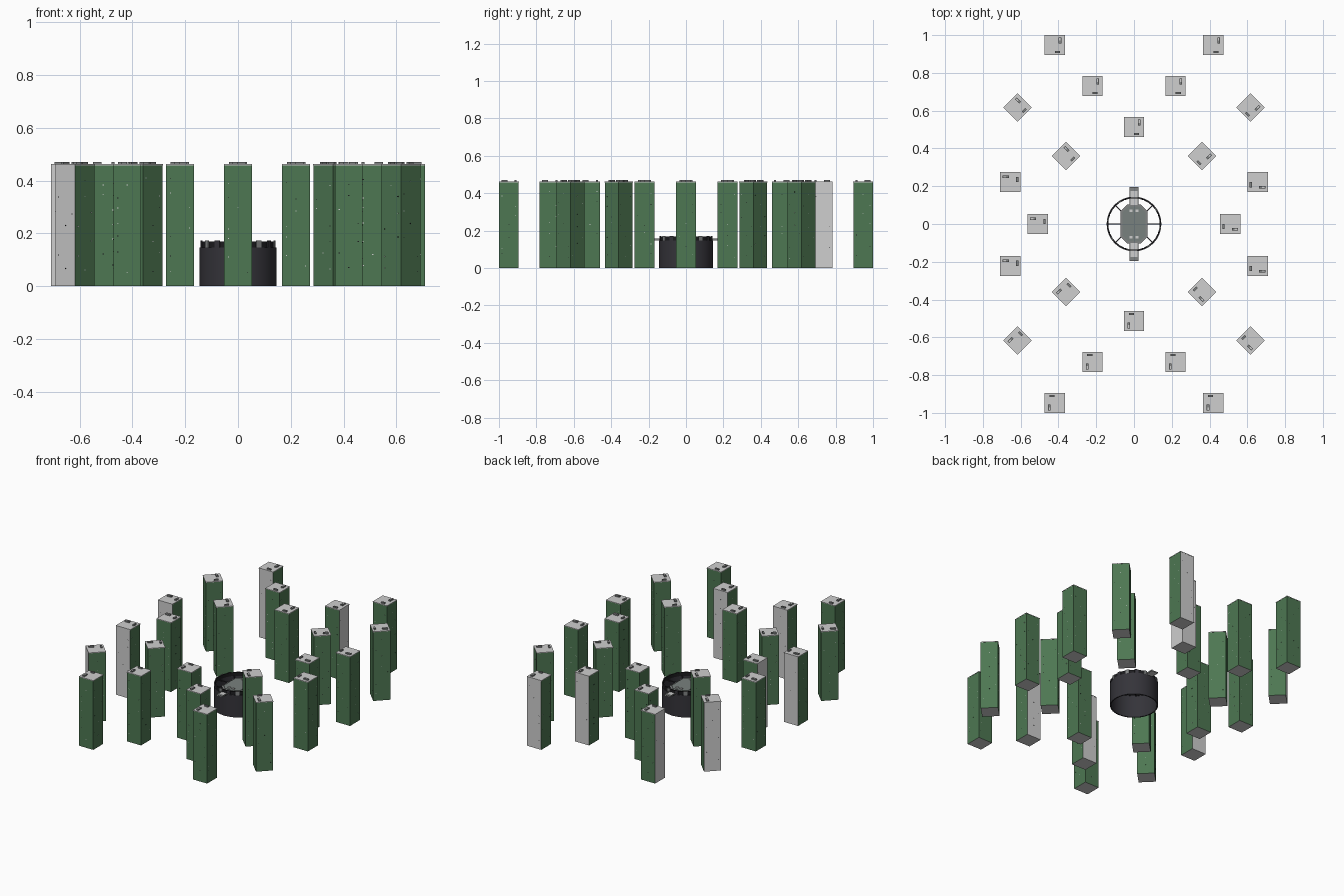
import bpy, bmesh, math, random
from mathutils import Matrix, Vector

if "Cube" in bpy.data.objects:
    bpy.data.objects.remove(bpy.data.objects["Cube"])
random.seed(4)

def mat(name, c):
    m = bpy.data.materials.new(name)
    m.diffuse_color = (*c, 1)
    m.use_nodes = True
    m.node_tree.nodes["Principled BSDF"].inputs["Base Color"].default_value = m.diffuse_color
    return m

GREEN = mat("green panel", (0.075, 0.185, 0.085))
GREY = mat("light grey", (0.62, 0.62, 0.62))
DARK = mat("charcoal", (0.035, 0.034, 0.042))
MID = mat("mid grey", (0.22, 0.23, 0.23))
DECK = mat("deck grey green", (0.19, 0.22, 0.21))
BLACK = mat("black trim", (0.012, 0.012, 0.014))
MATS = [GREEN, GREY, DARK, MID, DECK, BLACK]

def finish(name, bm, smooth=False):
    me = bpy.data.meshes.new(name)
    bmesh.ops.recalc_face_normals(bm, faces=bm.faces)
    bm.to_mesh(me)
    bm.free()
    for m in MATS:
        me.materials.append(m)
    ob = bpy.data.objects.new(name, me)
    bpy.context.collection.objects.link(ob)
    if smooth:
        bpy.context.view_layer.objects.active = ob
        ob.select_set(True)
        bpy.ops.object.shade_smooth_by_angle(angle=math.radians(35))
        ob.select_set(False)
    return ob

def box(bm, c, s, m, M=Matrix()):
    r = bmesh.ops.create_cube(bm, size=1, matrix=M @ Matrix.Translation(c) @ Matrix.Diagonal((*s, 1)))
    fs = {f for v in r["verts"] for f in v.link_faces}
    for f in fs:
        f.material_index = MATS.index(m)
    return fs

def tube(bm, ro, ri, z0, z1, m, n=32):
    # hollow ring from a rectangular section
    prof = [(ro, z0), (ro, z1), (ri, z1), (ri, z0)]
    rows = []
    for i in range(n):
        a = 2 * math.pi * i / n
        rows.append([bm.verts.new((r * math.cos(a), r * math.sin(a), z)) for r, z in prof])
    for i in range(n):
        A, B = rows[i], rows[(i + 1) % n]
        for k in range(4):
            f = bm.faces.new((A[k], B[k], B[(k + 1) % 4], A[(k + 1) % 4]))
            f.material_index = MATS.index(m)

def octagon(bm, hx, hy, cut, z0, z1, m):
    pts = [(hx, hy - cut), (hx - cut, hy), (cut - hx, hy), (-hx, hy - cut),
           (-hx, cut - hy), (cut - hx, -hy), (hx - cut, -hy), (hx, cut - hy)]
    f = bm.faces.new([bm.verts.new((x, y, z0)) for x, y in pts])
    r = bmesh.ops.extrude_face_region(bm, geom=[f])
    vs = [g for g in r["geom"] if isinstance(g, bmesh.types.BMVert)]
    bmesh.ops.translate(bm, verts=vs, vec=(0, 0, z1 - z0))
    for v in vs:
        for q in v.link_faces:
            q.material_index = MATS.index(m)
    f.material_index = MATS.index(m)

W, H = 0.105, 0.462

def tower(x, y, deg, bare):
    bm = bmesh.new()
    M = Matrix.Translation((x, y, 0)) @ Matrix.Rotation(math.radians(deg), 4, 'Z')
    # shaft: green sides, grey ends and bare grey sides
    for f in box(bm, (0, 0, H / 2 - 0.002), (W, W, H - 0.004), GREEN, M):
        f.normal_update()
        n = f.normal
        if abs(n.z) > 0.5 or any(n.dot(Vector((*b, 0)).normalized()) > 0.9 for b in bare):
            f.material_index = 1
    # roof slab with hatch and vent
    box(bm, (0, 0, H - 0.002), (W + 0.002, W + 0.002, 0.004), GREY, M)
    box(bm, (0.028, 0.024, H + 0.004), (0.014, 0.032, 0.009), MID, M)
    box(bm, (0.027, 0.03, H + 0.0045), (0.007, 0.014, 0.009), GREY, M)
    box(bm, (0.014, -0.037, H + 0.004), (0.027, 0.011, 0.008), MID, M)
    # tiny lamps on the sides
    for k in range(4):
        R = M @ Matrix.Rotation(k * math.pi / 2, 4, 'Z')
        for i in range(7):
            c = (random.choice((-0.036, 0.0, 0.036)), W / 2, 0.05 + 0.055 * i + random.uniform(0, 0.03))
            box(bm, c, (0.005, 0.001, 0.003), random.choice((GREY, BLACK)), R)
    finish("tower", bm)

# sides left bare, by tower position
BARE = {(-0.617, -0.617): [(-1, -1)], (-0.42, 0.9475): [(0, -1), (-1, 0)],
        (-0.655, 0.222): [(0, -1)], (-0.655, -0.222): [(0, -1), (0, 1)],
        (0.22, 0.73): [(1, 0), (0, 1)], (0.42, 0.9475): [(0, 1)],
        (-0.617, 0.617): [(-1, 1)], (0.22, -0.73): [(0, 1)],
        (-0.22, -0.73): [(0, 1)], (-0.51, 0): [(-1, 0)]}

# towers mirrored in both axes, each turned to face outward
for px, py, turn in [(0.42, 0.9475, 0), (0.22, 0.73, 0), (0, 0.513, 0), (0.617, 0.617, 45),
                     (0.36, 0.36, 45), (0.655, 0.222, 90), (0.51, 0, 90)]:
    for sx in ((1, -1) if px else (1,)):
        for sy in ((1, -1) if py else (1,)):
            deg = -sx * turn if sy > 0 else 180 + sx * turn
            if turn == 90:
                deg = -90 * sx
            p = (sx * px, sy * py)
            tower(*p, deg, BARE.get(p, []))

# central hollow drum
bm = bmesh.new()
tube(bm, 0.145, 0.138, 0, 0.147, DARK)
finish("drum_wall", bm, True)

# parapet with upright posts
bm = bmesh.new()
tube(bm, 0.141, 0.136, 0.147, 0.17, BLACK)
finish("drum_parapet", bm, True)
bm = bmesh.new()
for i in range(16):
    R = Matrix.Rotation(math.radians(22.5 * i + 11.25), 4, 'Z')
    box(bm, (0.141, 0, 0.159), (0.005, 0.022, 0.027), MID if i % 2 else DARK, R)
finish("parapet_posts", bm)

# central deck and spokes
bm = bmesh.new()
octagon(bm, 0.072, 0.102, 0.034, 0.140, 0.150, MID)
octagon(bm, 0.062, 0.092, 0.030, 0.150, 0.154, DECK)
for sx in (1, -1):
    for sy in (1, -1):
        box(bm, (sx * 0.015, sy * 0.07, 0.156), (0.016, 0.012, 0.006), GREY)
finish("deck", bm)
bm = bmesh.new()
for a in (0, 45, 135, 180, 225, 315):
    R = Matrix.Rotation(math.radians(a), 4, 'Z')
    box(bm, (0.1, 0, 0.146), (0.08, 0.005, 0.006), DARK, R)
finish("spokes", bm)

# walkways reaching out front and back
bm = bmesh.new()
for s in (1, -1):
    box(bm, (0, s * 0.148, 0.15), (0.042, 0.096, 0.005), GREY)
    box(bm, (0, s * 0.186, 0.152), (0.048, 0.02, 0.007), MID)
    for sx in (1, -1):
        box(bm, (sx * 0.022, s * 0.146, 0.153), (0.005, 0.1, 0.008), MID)
finish("walkways", bm)
